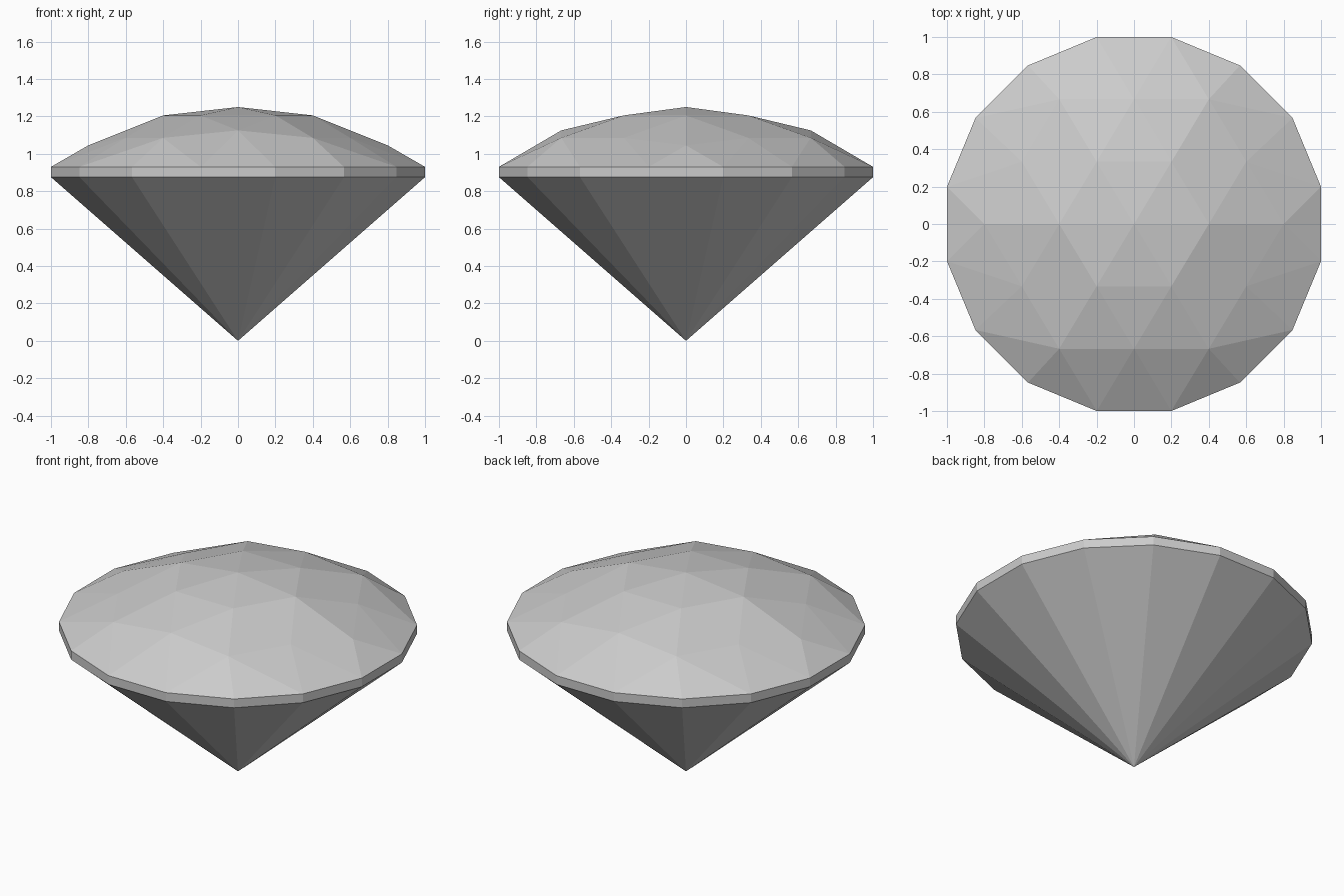
import bpy
import bmesh
from math import cos, sin, pi
from mathutils import Vector

cube = bpy.data.objects.get("Cube")
if cube:
    bpy.data.objects.remove(cube, do_unlink=True)

SIDES = 16
RADIUS = 1 / cos(pi / SIDES)
GIRDLE_TOP, GIRDLE_BOTTOM = 0.93, 0.875
APEX, CULET = 1.25, 0.0

stone = bpy.data.materials.new("stone grey")
stone.diffuse_color = (0.6, 0.6, 0.6, 1)
stone.use_nodes = True
stone.node_tree.nodes["Principled BSDF"].inputs["Base Color"].default_value = (0.6, 0.6, 0.6, 1)


def girdle_ring(z):
    angles = [(i + 0.5) * 2 * pi / SIDES for i in range(SIDES)]
    return [(RADIUS * cos(a), RADIUS * sin(a), z) for a in angles]


def mirrored_ring(quarter):
    """Reflect a quarter of a ring, given counterclockwise, into a full ring."""
    half = quarter + [(-x, y, z) for x, y, z in reversed(quarter) if x > 0]
    return half + [(x, -y, z) for x, y, z in reversed(half) if y > 0]


def facet_between(bm, outer, inner):
    """Join two rings with triangles, each outer edge going to its nearest inner point."""
    def nearest(i):
        middle = (outer[i].co + outer[(i + 1) % len(outer)].co) / 2
        return min(inner, key=lambda v: (v.co - middle).xy.length)
    for i, v in enumerate(outer):
        before, after = nearest(i - 1), nearest(i)
        bm.faces.new((v, outer[(i + 1) % len(outer)], after))
        if before != after:
            bm.faces.new((v, after, before))


def finish(bm, name):
    bm.normal_update()
    # Point every facet away from the middle of the stone
    centre = Vector((0, 0, 0.9))
    for face in bm.faces:
        if face.normal.dot(face.calc_center_median() - centre) < 0:
            face.normal_flip()
    mesh = bpy.data.meshes.new(name)
    bm.to_mesh(mesh)
    bm.free()
    mesh.materials.append(stone)
    bpy.context.collection.objects.link(bpy.data.objects.new(name, mesh))


# Crown: faceted dome of three rings under an apex
rings = [
    girdle_ring(GIRDLE_TOP),
    mirrored_ring([(0.8, 0, 1.045), (0.6, 0.333, 1.085), (0.4, 0.667, 1.085), (0, 0.667, 1.125)]),
    mirrored_ring([(0.4, 0, 1.205), (0.2, 0.333, 1.205)]),
    [(0, 0, APEX)],
]
bm = bmesh.new()
levels = [[bm.verts.new(p) for p in ring] for ring in rings]
for outer, inner in zip(levels, levels[1:]):
    facet_between(bm, outer, inner)
finish(bm, "crown")

# Girdle: thin vertical band
bm = bmesh.new()
low = [bm.verts.new(p) for p in girdle_ring(GIRDLE_BOTTOM)]
high = [bm.verts.new(p) for p in girdle_ring(GIRDLE_TOP)]
for i in range(SIDES):
    j = (i + 1) % SIDES
    bm.faces.new((low[i], low[j], high[j], high[i]))
finish(bm, "girdle")

# Pavilion: cone of long facets down to the point
bm = bmesh.new()
facet_between(bm, [bm.verts.new(p) for p in girdle_ring(GIRDLE_BOTTOM)],
              [bm.verts.new((0, 0, CULET))])
finish(bm, "pavilion")
